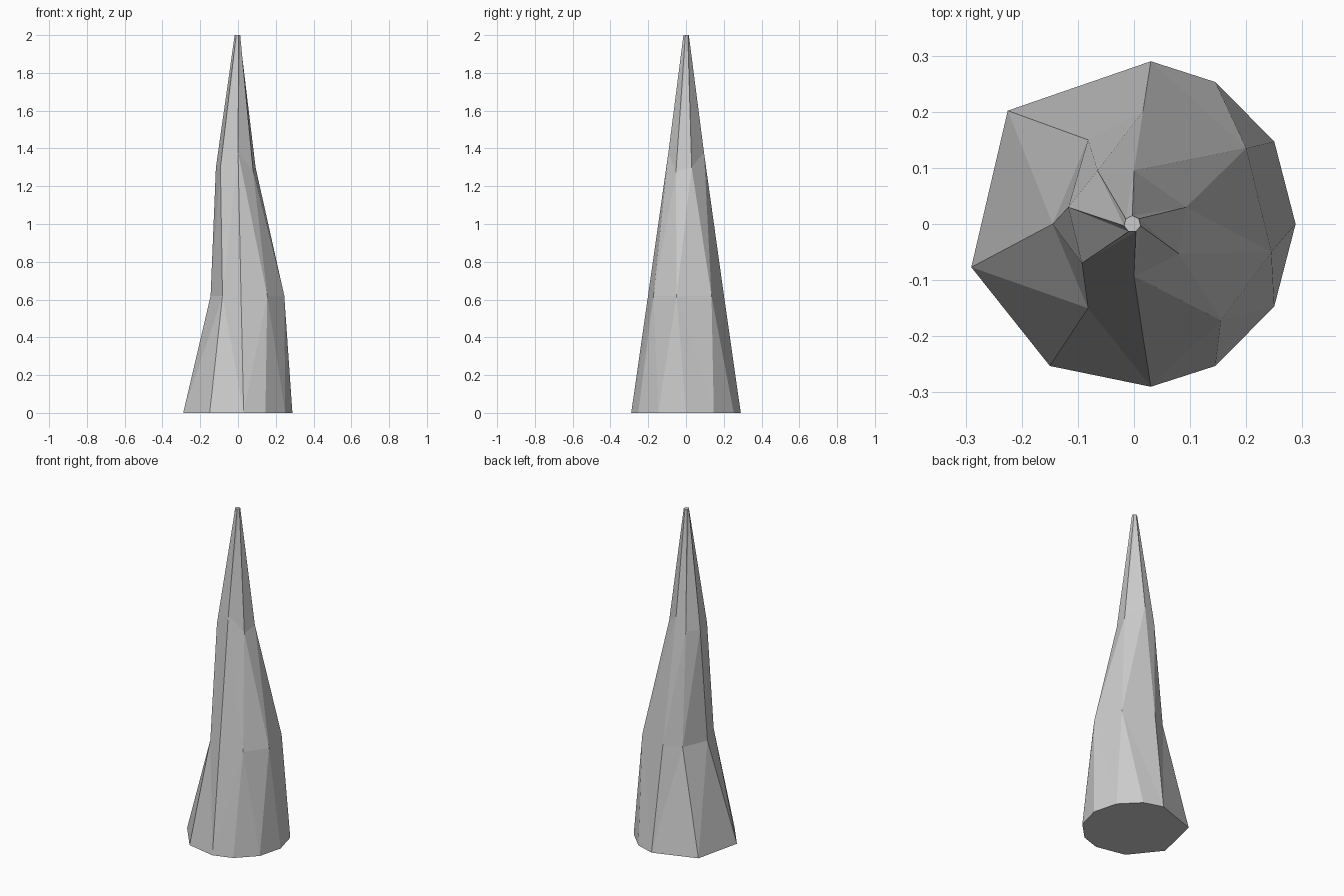
import bpy, bmesh, math

if "Cube" in bpy.data.objects:
    bpy.data.objects.remove(bpy.data.objects["Cube"])

bm = bmesh.new()

def ring(points, z):
    return [bm.verts.new((p[0], p[1], p[2] if len(p) > 2 else z)) for p in points]

def stitch(low, up, steps):
    """Triangulate between two rings; L / U advances along the lower / upper ring."""
    i = j = 0
    for s in steps:
        a, b = low[i % len(low)], up[j % len(up)]
        if s == "L":
            i += 1
            c = low[i % len(low)]
        else:
            j += 1
            c = up[j % len(up)]
        bm.faces.new((a, b, c))

# Irregular cross-sections, clockwise from the back
base = ring([(.03, .29), (.145, .253), (.25, .147), (.288, 0), (.25, -.147),
             (.145, -.253), (.03, -.29), (-.15, -.253), (-.29, -.077), (-.225, .202)], 0)
middle = ring([(.016, .201), (.2, .135), (.245, -.05), (.155, -.172),
               (.016, -.201), (-.082, -.15), (-.145, 0), (-.082, .15)], .62)
upper = ring([(0, .095, 1.38), (.093, .03), (.08, -.053, 1.28), (0, -.093, 1.38),
              (-.093, -.07), (-.117, .03), (-.065, .095)], 1.3)
tip = ring([(-.003 + .015 * math.cos(a), .015 * math.sin(a))
            for a in (math.pi / 2 - k * math.tau / 7 for k in range(7))], 2)

# Faceted sides
stitch(base, middle, "ULLULLULLUULLULULU")
stitch(middle, upper, "LULULULLULULULU")
stitch(upper, tip, "LU" * 7)

# Flat bottom and blunt tip
bm.faces.new(base)
bm.faces.new(tip)
bmesh.ops.recalc_face_normals(bm, faces=bm.faces)

mesh = bpy.data.meshes.new("rock_spike")
bm.to_mesh(mesh)
bm.free()
bpy.context.collection.objects.link(bpy.data.objects.new("rock_spike", mesh))
